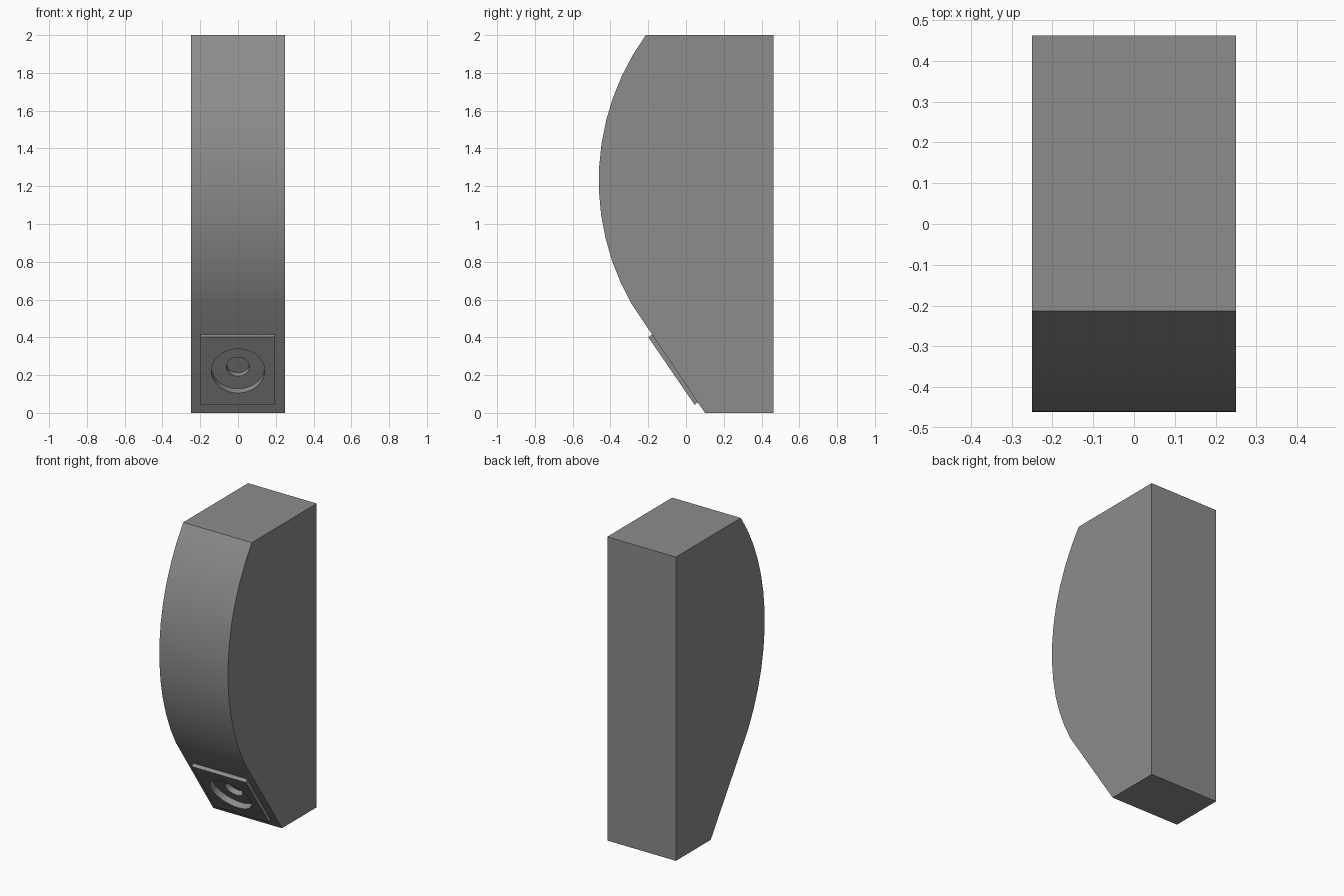
import bpy, bmesh, math
from mathutils import Matrix, Vector

if "Cube" in bpy.data.objects:
    bpy.data.objects.remove(bpy.data.objects["Cube"])

W = 0.25        # half width of the cabinet
SLOPE = 0.685   # forward lean of the lower front face
UP = Vector((0, -SLOPE, 1)).normalized()
OUT = Vector((1, 0, 0)).cross(UP)
FRAME = Matrix.Translation((0, -0.060, 0.234)) @ Matrix(
    (Vector((1, 0, 0)), UP, OUT)).transposed().to_4x4()

# Dark grey finish shared by all parts
dark = bpy.data.materials.new("dark_grey")
dark.diffuse_color = (0.265, 0.265, 0.265, 1)
dark.use_nodes = True
dark.node_tree.nodes["Principled BSDF"].inputs["Base Color"].default_value = dark.diffuse_color


def make_object(name, bm):
    bmesh.ops.recalc_face_normals(bm, faces=bm.faces)
    mesh = bpy.data.meshes.new(name)
    bm.to_mesh(mesh)
    bm.free()
    mesh.materials.append(dark)
    obj = bpy.data.objects.new(name, mesh)
    bpy.context.collection.objects.link(obj)
    return obj


def make_cutter(name, radius, bottom, top):
    bm = bmesh.new()
    bmesh.ops.create_cone(bm, cap_ends=True, segments=48, radius1=radius,
                          radius2=radius, depth=top - bottom,
                          matrix=FRAME @ Matrix.Translation((0, 0, (top + bottom) / 2)))
    obj = make_object(name, bm)
    obj.hide_render = True
    return obj


# Cabinet: side profile with a bowed front, extruded across x
R, peak_y, peak_z = 1.315, -0.462, 1.23
a0, a1 = math.asin(0.77 / R), -math.asin(0.653 / R)
profile = [(0.462, 0), (0.462, 2)]
for i in range(13):
    a = a0 + (a1 - a0) * i / 12
    profile.append((peak_y + R * (1 - math.cos(a)), peak_z + R * math.sin(a)))
profile.append((0.10, 0))
bm = bmesh.new()
face = bm.faces.new([bm.verts.new((-W, y, z)) for y, z in profile])
ext = bmesh.ops.extrude_face_region(bm, geom=[face])
bmesh.ops.translate(bm, vec=(2 * W, 0, 0),
                    verts=[v for v in ext["geom"] if isinstance(v, bmesh.types.BMVert)])
cabinet = make_object("cabinet", bm)

# Speaker plate, slightly sunk into the sloping face
bm = bmesh.new()
bmesh.ops.create_cube(bm, size=1, matrix=FRAME @ Matrix.Translation((-0.002, 0, 0.008))
                      @ Matrix.Diagonal((0.395, 0.434, 0.026, 1)))
plate = make_object("speaker_plate", bm)

# Stepped round recess cut through the plate into the cabinet
cutters = [make_cutter("cone_recess_cutter", 0.141, -0.018, 0.1),
           make_cutter("centre_recess_cutter", 0.061, -0.052, 0.1)]
for obj in (cabinet, plate):
    bpy.ops.object.select_all(action='DESELECT')
    bpy.context.view_layer.objects.active = obj
    obj.select_set(True)
    for cutter in cutters:
        mod = obj.modifiers.new("recess", 'BOOLEAN')
        mod.operation = 'DIFFERENCE'
        mod.solver = 'EXACT'
        mod.object = cutter
        bpy.ops.object.modifier_apply(modifier=mod.name)
    bpy.ops.object.shade_smooth_by_angle(angle=math.radians(20))
for cutter in cutters:
    bpy.data.objects.remove(cutter)
